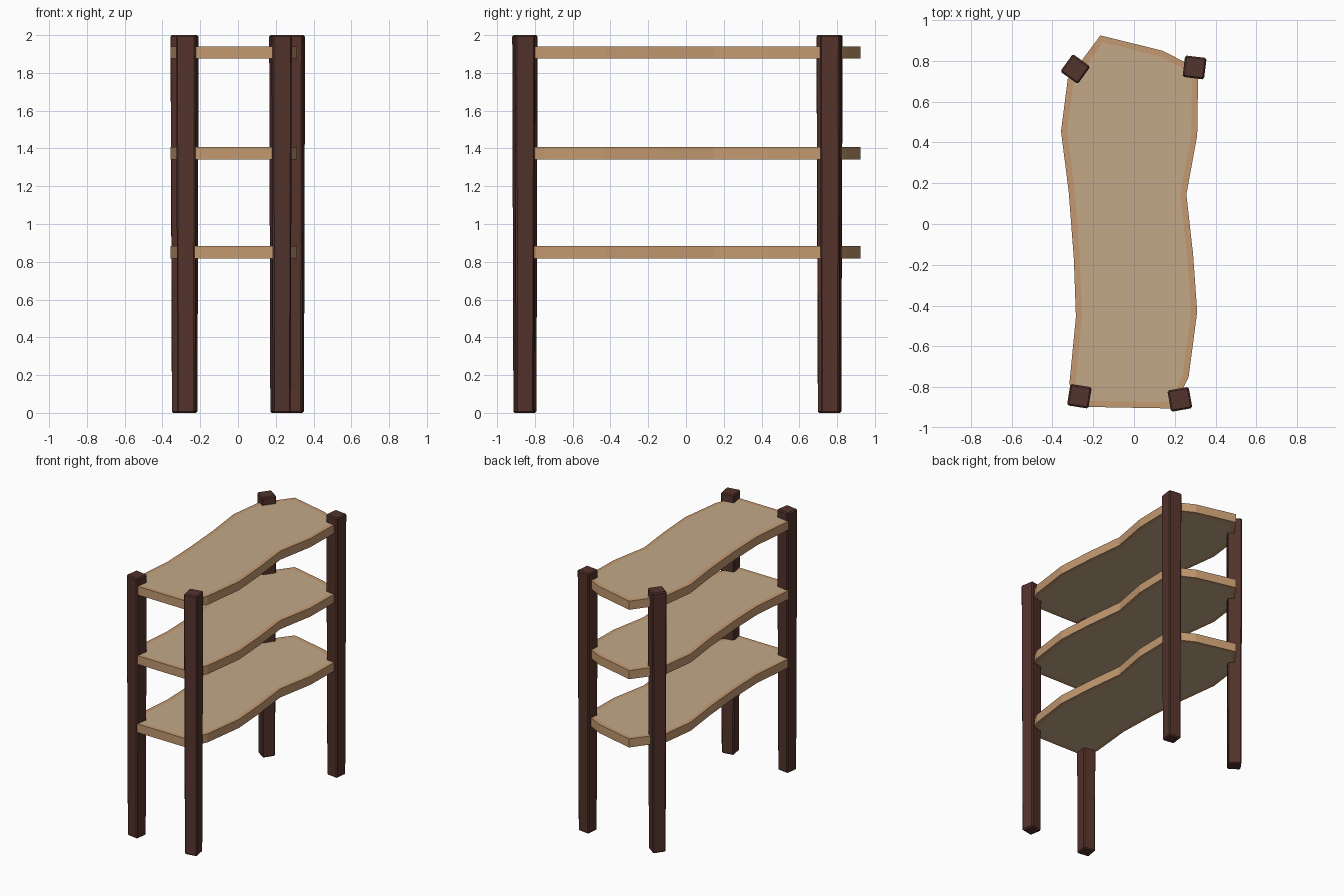
import bpy, bmesh, math
from mathutils import Matrix, Vector

if "Cube" in bpy.data.objects:
    bpy.data.objects.remove(bpy.data.objects["Cube"])


def material(name, rgb):
    m = bpy.data.materials.new(name)
    lin = [((c / 255 + 0.055) / 1.055) ** 2.4 for c in rgb]
    m.diffuse_color = (*lin, 1)
    m.use_nodes = True
    m.node_tree.nodes["Principled BSDF"].inputs["Base Color"].default_value = m.diffuse_color
    return m


EDGE = material("warm edge wood", (195, 153, 112))
BOARD = material("pale board wood", (194, 169, 137))
DARK = material("dark post wood", (84, 51, 44))


def finish(bm, name, mats):
    bmesh.ops.recalc_face_normals(bm, faces=bm.faces)
    me = bpy.data.meshes.new(name)
    bm.to_mesh(me)
    bm.free()
    for m in mats:
        me.materials.append(m)
    ob = bpy.data.objects.new(name, me)
    bpy.context.collection.objects.link(ob)
    return ob


# Live-edge outline shared by the three shelves
OUTLINE = [(-0.165, 0.925), (0.14, 0.85), (0.315, 0.76), (0.31, 0.435),
           (0.257, 0.145), (0.29, -0.15), (0.31, -0.43), (0.268, -0.75),
           (0.195, -0.905), (-0.24, -0.897), (-0.317, -0.785), (-0.285, -0.455),
           (-0.295, -0.17), (-0.32, 0.155), (-0.358, 0.455), (-0.325, 0.71)]


def shelf(name, z, thick=0.066):
    bm = bmesh.new()
    face = bm.faces.new([bm.verts.new((x, y, z)) for x, y in OUTLINE])
    ext = bmesh.ops.extrude_face_region(bm, geom=[face], use_keep_orig=True)
    bmesh.ops.translate(bm, vec=(0, 0, thick),
                        verts=[v for v in ext["geom"] if isinstance(v, bmesh.types.BMVert)])
    bmesh.ops.recalc_face_normals(bm, faces=bm.faces)
    # Pale panel inside a warm rim, above and below
    for f in [f for f in bm.faces if abs(f.normal.z) > 0.9]:
        bmesh.ops.inset_individual(bm, faces=[f], thickness=0.03, use_even_offset=True)
        f.material_index = 1
    finish(bm, name, [EDGE, BOARD])


def post(name, x, y, angle, width=0.106, height=2.0):
    bm = bmesh.new()
    bmesh.ops.create_cube(bm, size=1)
    for v in bm.verts:
        w = width * (1.0 if v.co.z > 0 else 0.9)   # slimmer at the foot
        v.co = Vector((v.co.x * w, v.co.y * w, (v.co.z + 0.5) * height))
    bmesh.ops.bevel(bm, geom=bm.edges[:], offset=0.008, segments=1, affect='EDGES')
    bmesh.ops.transform(bm, verts=bm.verts, matrix=Matrix.Translation((x, y, 0))
                        @ Matrix.Rotation(math.radians(angle), 4, 'Z'))
    finish(bm, name, [DARK])


# Shelves
for name, z in [("lower_shelf", 0.818), ("middle_shelf", 1.342), ("upper_shelf", 1.875)]:
    shelf(name, z)

# Corner posts, each turned to follow the shelf edge
for name, x, y, a in [("back_left_post", -0.288, 0.76, -36), ("back_right_post", 0.297, 0.768, -7),
                      ("front_left_post", -0.268, -0.845, -9), ("front_right_post", 0.225, -0.86, 10)]:
    post(name, x, y, a)
